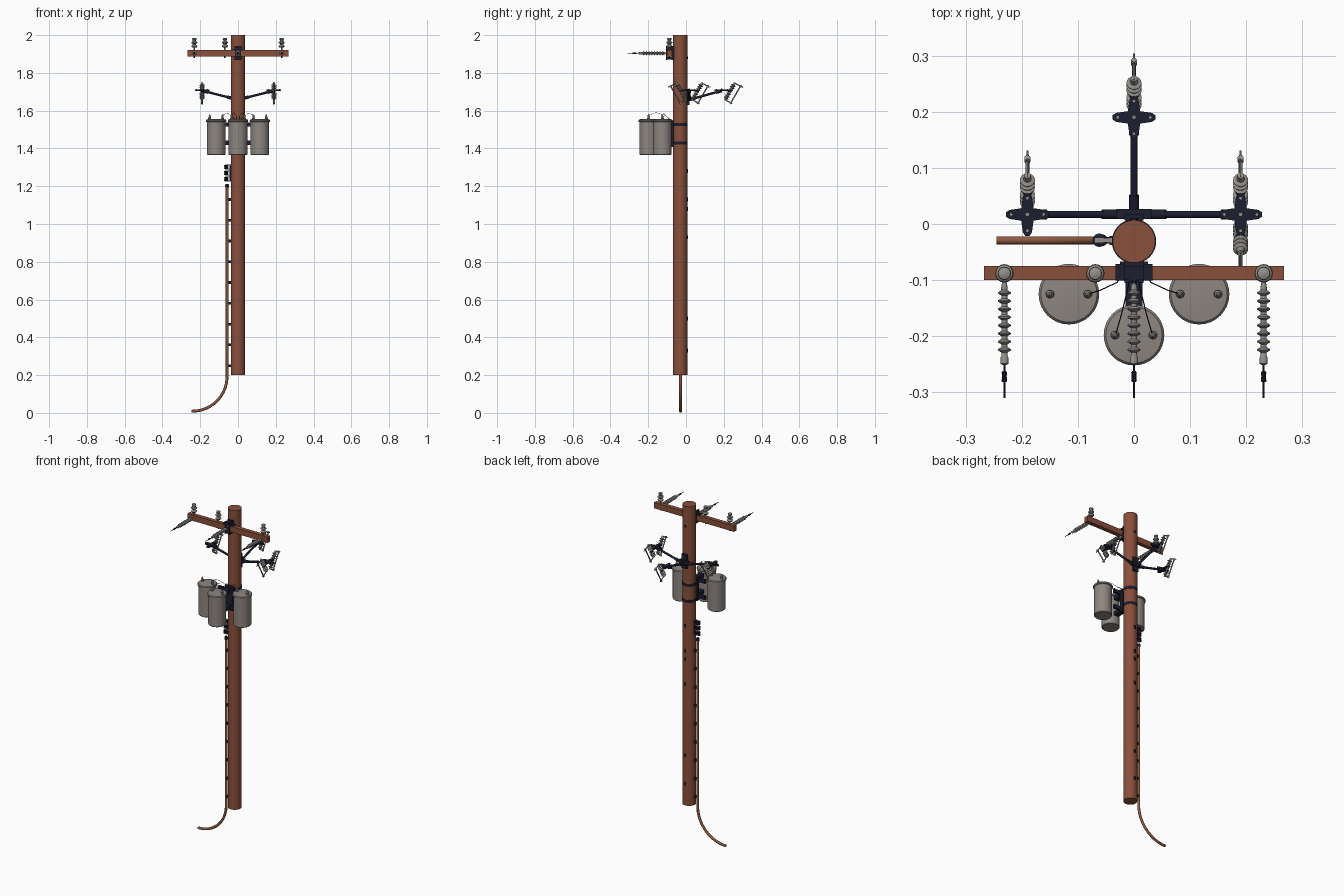
import bpy, bmesh, math
from mathutils import Vector, Matrix

if "Cube" in bpy.data.objects:
    bpy.data.objects.remove(bpy.data.objects["Cube"])


def material(name, rgb):
    m = bpy.data.materials.new(name)
    m.diffuse_color = (*rgb, 1)
    m.use_nodes = True
    m.node_tree.nodes["Principled BSDF"].inputs["Base Color"].default_value = m.diffuse_color
    return m


WOOD = material("wood", (0.25, 0.08, 0.045))
PIPE = material("pipe", (0.27, 0.10, 0.05))
DARK = material("dark_metal", (0.012, 0.013, 0.03))
GREY = material("tank_grey", (0.27, 0.24, 0.22))
CLAY = material("porcelain", (0.30, 0.28, 0.26))


def finish(name, bm, mat):
    bmesh.ops.recalc_face_normals(bm, faces=bm.faces)
    me = bpy.data.meshes.new(name)
    bm.to_mesh(me)
    bm.free()
    me.materials.append(mat)
    me.shade_smooth()
    me.set_sharp_from_angle(angle=math.radians(35))
    ob = bpy.data.objects.new(name, me)
    bpy.context.collection.objects.link(ob)
    return ob


def lathe(name, profile, origin, axis, mat, n=16):
    """Spin (radius, height) points about an axis and cap both ends."""
    rot = Vector((0, 0, 1)).rotation_difference(Vector(axis)).to_matrix().to_4x4()
    mx = Matrix.Translation(origin) @ rot
    bm = bmesh.new()
    rings = []
    for r, h in profile:
        rings.append([bm.verts.new(mx @ Vector((r * math.cos(2 * math.pi * i / n),
                      r * math.sin(2 * math.pi * i / n), h))) for i in range(n)])
    for a, b in zip(rings, rings[1:]):
        for i in range(n):
            bm.faces.new((a[i], a[(i + 1) % n], b[(i + 1) % n], b[i]))
    bm.faces.new(rings[0])
    bm.faces.new(rings[-1])
    return finish(name, bm, mat)


def rod(name, p, q, r, mat, n=12):
    d = Vector(q) - Vector(p)
    return lathe(name, [(r, 0), (r, d.length)], p, d, mat, n)


def box(name, c, s, mat):
    bm = bmesh.new()
    bmesh.ops.create_cube(bm, size=1, matrix=Matrix.Translation(c) @ Matrix.Diagonal((*s, 1)))
    return finish(name, bm, mat)


def path(name, pts, r, mat):
    cu = bpy.data.curves.new(name, 'CURVE')
    cu.dimensions = '3D'
    cu.bevel_depth, cu.bevel_resolution, cu.use_fill_caps = r, 3, True
    s = cu.splines.new('POLY')
    s.points.add(len(pts) - 1)
    for pt, co in zip(s.points, pts):
        pt.co = (*co, 1)
    cu.materials.append(mat)
    ob = bpy.data.objects.new(name, cu)
    bpy.context.collection.objects.link(ob)


def sheds(start, step, count, core, rim):
    pts = []
    for i in range(count):
        h = start + i * step
        pts += [(core, h), (rim, h + step * .25), (rim, h + step * .4), (core, h + step * .65)]
    return pts


# Pole
PY = -0.031
lathe("pole", [(0.038, 0.2), (0.038, 2.0)], (0, PY, 0), (0, 0, 1), WOOD, 32)

# Crossarm and its clamp
box("crossarm", (0, -0.0875, 1.903), (0.534, 0.025, 0.034), WOOD)
box("crossarm_saddle", (0, -0.069, 1.906), (0.036, 0.014, 0.074), DARK)
for z in (1.93, 1.878):
    box("crossarm_strap", (0, -0.085, z), (0.036, 0.034, 0.014), DARK)
box("crossarm_plate", (0, -0.086, 1.922), (0.066, 0.03, 0.005), DARK)
for x in (-0.012, 0.012):
    box("crossarm_clamp", (x, -0.102, 1.906), (0.009, 0.006, 0.074), DARK)
lathe("crossarm_bolt", [(0.005, 0), (0.005, 0.05)], (0, -0.108, 1.904), (0, 1, 0), DARK, 6)
lathe("through_bolt", [(0.007, 0), (0.007, 0.006)], (0, 0.005, 1.88), (0, 1, 0), DARK, 6)

# Pin insulators on the crossarm
pin = [(0.004, 0), (0.004, 0.018), (0.013, 0.017), (0.0165, 0.024), (0.009, 0.032),
       (0.009, 0.036), (0.0165, 0.040), (0.015, 0.046), (0.009, 0.050), (0.009, 0.056),
       (0.012, 0.059), (0.011, 0.065), (0.005, 0.068)]
for x in (-0.231, -0.069, 0.231):
    lathe("pin_insulator", pin, (x, -0.088, 1.918), (0, 0, 1), CLAY)
    rod("pin_bolt", (x, -0.088, 1.878), (x, -0.088, 1.92), 0.004, DARK, 8)

# Strain insulators pulling to the front
for x in (-0.231, 0, 0.231):
    z = 1.904
    lathe("strain_insulator", [(0.004, 0), (0.006, 0.012)] + sheds(0.015, 0.0145, 8, 0.0055, 0.0115)
          + [(0.0055, 0.132), (0.007, 0.135), (0.007, 0.146), (0.004, 0.148)],
          (x, -0.103, z), (0, -1, 0), CLAY)
    rod("strain_link", (x, -0.098, z), (x, -0.31, z), 0.0016, DARK, 8)
    lathe("strain_clamp", [(0.003, 0), (0.005, 0.003), (0.004, 0.009), (0.005, 0.018), (0.003, 0.02)],
          (x, -0.262, z), (0, -1, 0), DARK, 10)


# Three-way bracket with cross-shaped end plates
def end_plate(cx, cy, z):
    outline = []
    for k in range(4):
        a = k * math.pi / 2
        for u, v in ((0.011, -0.011), (0.032, -0.008), (0.038, -0.004), (0.038, 0.004), (0.032, 0.008)):
            outline.append((cx + u * math.cos(a) - v * math.sin(a), cy + u * math.sin(a) + v * math.cos(a)))
    bm = bmesh.new()
    f = bm.faces.new([bm.verts.new((x, y, z - 0.005)) for x, y in outline])
    up = bmesh.ops.extrude_face_region(bm, geom=[f])['geom']
    bmesh.ops.translate(bm, vec=(0, 0, 0.01), verts=[v for v in up if isinstance(v, bmesh.types.BMVert)])
    finish("bracket_end_plate", bm, DARK)
    lathe("end_plate_bolt", [(0.004, 0), (0.004, 0.009)], (cx, cy, z), (0, 0, 1), CLAY, 8)
    for dx, dy in ((0.029, 0), (-0.029, 0), (0, 0.029), (0, -0.029)):
        lathe("end_plate_stud", [(0.0025, 0), (0.0025, 0.007)], (cx + dx, cy + dy, z), (0, 0, 1), CLAY, 8)


box("bracket_back_plate", (0, 0.012, 1.672), (0.034, 0.012, 0.085), DARK)
box("bracket_hub", (0, 0.018, 1.668), (0.062, 0.018, 0.022), DARK)
for ex, ey in ((-0.19, 0.017), (0.19, 0.017), (0, 0.19)):
    start, end = Vector((0, 0.017, 1.658)), Vector((ex, ey, 1.706))
    rod("bracket_arm", start, end, 0.0062, DARK)
    rod("bracket_arm_root", start, start.lerp(end, 0.3 if ex else 0.2), 0.0085, DARK)
    rod("bracket_arm_socket", start.lerp(end, 0.82), end, 0.009, DARK)
    end_plate(ex, ey, 1.708)


# Tilted fuse cutouts
def cutout(x, y, s):
    d, n = Vector((0, 0.5 * s, 0.866)), Vector((0, 0.866 * s, -0.5))
    c = Vector((x, y + 0.043 * s, 1.702))
    body = c - d * 0.053
    lathe("cutout_insulator", [(0.006, 0), (0.006, 0.006)] + sheds(0.008, 0.013, 3, 0.007, 0.0135)
          + [(0.0065, 0.047), (0.0065, 0.057)] + sheds(0.059, 0.013, 3, 0.007, 0.0135)
          + [(0.006, 0.1), (0.006, 0.106)], body, d, CLAY)
    rod("cutout_band", c - d * 0.005, c + d * 0.005, 0.009, DARK)
    rod("cutout_mount", (x, y + 0.025 * s, 1.708), c, 0.005, DARK)
    low, high = body + n * 0.034, c + d * 0.058 + n * 0.034
    rod("fuse_tube", low, high, 0.0035, CLAY)
    for t in (-0.051, 0.051):
        a = c + d * t
        rod("cutout_contact", a - n * 0.003, a + n * 0.042, 0.003, CLAY, 8)
        rod("fuse_ferrule", a + n * 0.034 - d * 0.006, a + n * 0.034 + d * 0.006, 0.0055, CLAY)
    rod("fuse_pull_ring", high - d * 0.006, high + n * 0.016 - d * 0.004, 0.002, CLAY, 8)


for spec in ((-0.19, 0.017, 1), (0.19, 0.017, 1), (0.19, 0.017, -1), (0, 0.19, 1)):
    cutout(*spec)

# Transformers with lids, bushings and hangers
for x, y in ((-0.116, -0.125), (0, -0.198), (0.116, -0.125)):
    lathe("transformer_tank", [(0.046, 1.366), (0.049, 1.369), (0.049, 1.54), (0.054, 1.542),
          (0.054, 1.549), (0.050, 1.554), (0.02, 1.557)], (x, y, 0), (0, 0, 1), GREY, 32)
    for dx in (-0.034, 0.034):
        lathe("transformer_bushing", [(0.008, 0), (0.008, 0.008), (0.005, 0.010), (0.007, 0.014),
              (0.0045, 0.018), (0.0045, 0.024), (0.002, 0.028)], (x + dx, y, 1.553), (0, 0, 1), CLAY, 12)
box("transformer_mount_plate", (0, -0.078, 1.477), (0.05, 0.022, 0.14), DARK)
for z in (1.527, 1.43):
    box("transformer_crossbar", (0, -0.09, z), (0.136, 0.014, 0.022), DARK)
    box("transformer_front_arm", (0, -0.12, z), (0.03, 0.07, 0.022), DARK)
    lathe("pole_band", [(0.0395, -0.008), (0.0395, 0.008)], (0, PY, z), (0, 0, 1), DARK, 32)

# Thin jumper leads
for s in (-1, 1):
    path("jumper_lead", [(s * 0.082, -0.125, 1.575), (s * 0.06, -0.118, 1.588), (s * 0.03, -0.104, 1.57),
         (s * 0.016, -0.082, 1.55)], 0.001, DARK)
    path("center_lead", [(s * 0.033, -0.198, 1.575), (s * 0.022, -0.16, 1.59), (s * 0.01, -0.11, 1.575),
         (s * 0.008, -0.08, 1.55)], 0.001, DARK)

# Cable conduit with a swept foot
CX, CY = -0.058, -0.029
R = 0.184
bend = [(CX - R + R * math.cos(a), CY, 0.193 - R * math.sin(a))
        for a in [i * math.pi / 32 for i in range(17)]]
path("conduit", [(CX, CY, 1.2)] + bend + [(-0.245, CY, 0.009)], 0.0075, PIPE)
lathe("conduit_cap", [(0.0085, 0), (0.011, 0.006), (0.009, 0.016), (0.004, 0.02)],
      (CX, CY, 1.193), (0, 0, 1), DARK)
for i in range(9):
    box("conduit_strap", (-0.045, CY, 0.25 + i * 0.11), (0.022, 0.012, 0.014), DARK)

# Spool rack above the conduit
box("spool_rack", (-0.041, CY, 1.27), (0.006, 0.016, 0.09), DARK)
for z in (1.238, 1.27, 1.302):
    lathe("spool_insulator", [(0.007, -0.011), (0.012, -0.009), (0.012, -0.004), (0.007, 0),
          (0.012, 0.004), (0.012, 0.009), (0.007, 0.011)], (-0.062, CY, z), (0, 0, 1), DARK)
    for dz in (-0.012, 0.012):
        box("spool_bracket", (-0.054, CY, z + dz), (0.032, 0.008, 0.002), CLAY)

# Small staples on the back of the pole
for z in (0.33, 0.5, 0.93, 1.08, 1.13, 1.28):
    box("pole_staple", (0, 0.008, z), (0.012, 0.005, 0.02), DARK)
